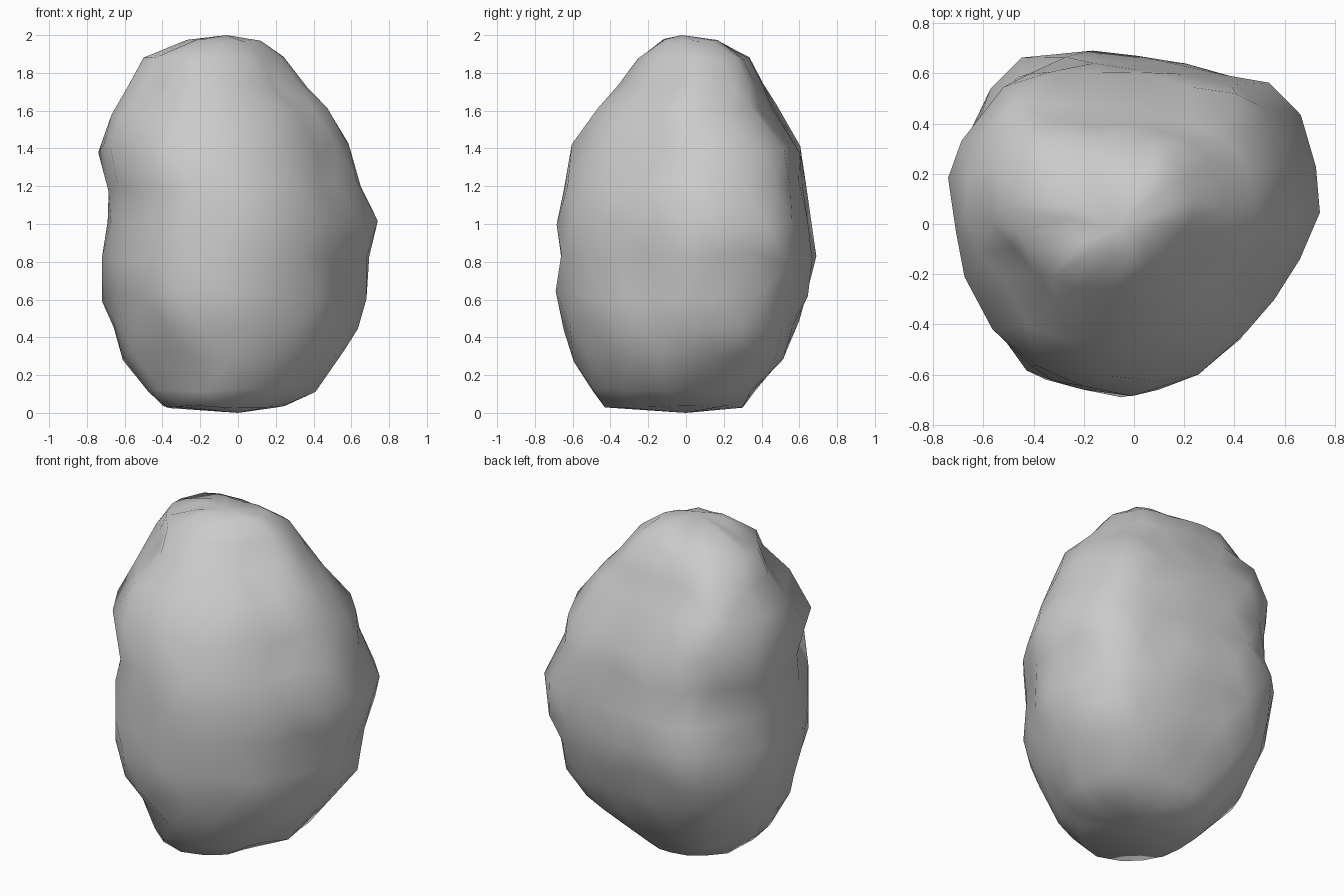
import bpy, bmesh, random
from mathutils import Vector

if "Cube" in bpy.data.objects:
    bpy.data.objects.remove(bpy.data.objects["Cube"])

random.seed(7)
SEGS = 20

# Plan outline of the boulder, seen from above
plan = [(-.74, .2), (-.72, .31), (-.55, .60), (-.45, .66), (-.19, .69), (-.03, .655),
        (.11, .665), (.3, .62), (.47, .59), (.58, .53), (.69, .39), (.71, .2),
        (.74, .06), (.67, -.1), (.57, -.24), (.50, -.36), (.4, -.47), (.2, -.62),
        (-.03, -.69), (-.33, -.65), (-.47, -.58), (-.63, -.29), (-.67, -.2), (-.72, 0)]

# Height, then left/right and front/back limits of each ring
rings = [(.035, -.40, .25, -.43, .30),
         (.12, -.48, .41, -.50, .37),
         (.30, -.61, .56, -.595, .52),
         (.46, -.66, .635, -.65, .60),
         (.62, -.72, .68, -.69, .645),
         (.82, -.72, .695, -.66, .69),
         (1.0, -.69, .74, -.685, .665),
         (1.2, -.685, .65, -.645, .64),
         (1.4, -.74, .59, -.605, .605),
         (1.6, -.67, .48, -.47, .47),
         (1.75, -.58, .365, -.36, .40),
         (1.88, -.50, .24, -.26, .335),
         (1.97, -.27, .12, -.13, .18)]

# Shallow chips (positive depth) and bumps (negative): centre, radius, depth
dents = [((-.55, -.38, 1.15), .25, .05), ((.36, .42, 1.66), .28, .03),
         ((-.45, -.2, 1.68), .3, .10), ((-.43, -.43, .3), .36, .08),
         ((-.58, -.40, .85), .25, -.03), ((.50, -.48, .55), .28, -.05),
         ((-.45, .4, 1.65), .3, -.05), ((.62, .45, .95), .3, -.03)]


def fit(v, src, lo, hi):
    """Remap values so they span exactly lo to hi."""
    a, b = min(src), max(src)
    return lo + (v - a) / (b - a) * (hi - lo)


def sample(u):
    i = int(u) % len(plan)
    a, b = Vector(plan[i]), Vector(plan[(i + 1) % len(plan)])
    return a.lerp(b, u - int(u))


# Rings of vertices, every second one turned half a step
bm = bmesh.new()
loops = []
for k, (z, x0, x1, y0, y1) in enumerate(rings):
    pts = []
    for i in range(SEGS):
        p = sample((i + .5 * (k % 2)) * len(plan) / SEGS)
        round_p = p.normalized() * .69
        p = p.lerp(round_p, .1 if z > .3 else .4)
        pts.append(p * random.uniform(.975, 1.02))
    xs, ys = [p.x for p in pts], [p.y for p in pts]
    loop = []
    for p in pts:
        dz = random.uniform(-.03, .03) if .2 < z < 1.8 else random.uniform(-.01, .01)
        v = Vector((fit(p.x, xs, x0, x1), fit(p.y, ys, y0, y1), z + dz))
        out = Vector((v.x, v.y, 0)).normalized()
        push = 0
        for c, r, depth in dents:
            d = (v - Vector(c)).length
            if d < r:
                push += depth * (1 - d / r)
        loop.append(bm.verts.new(v - out * push))
    loops.append(loop)

# Triangulated skin between rings
for k in range(len(loops) - 1):
    a, b = loops[k], loops[k + 1]
    for i in range(SEGS):
        j = (i + 1) % SEGS
        if k % 2 == 0:
            tris = ((a[i], a[j], b[i]), (a[j], b[j], b[i]))
        else:
            tris = ((a[i], a[j], b[j]), (a[i], b[j], b[i]))
        for t in tris:
            bm.faces.new(t)

# Underside and crown
for loop, tip in ((loops[0], (0, 0, 0)), (loops[-1], (-.06, -.02, 2))):
    c = bm.verts.new(tip)
    for i in range(SEGS):
        bm.faces.new((loop[i], loop[(i + 1) % SEGS], c))

bmesh.ops.recalc_face_normals(bm, faces=bm.faces)
for f in bm.faces:
    f.smooth = True
mesh = bpy.data.meshes.new("boulder")
bm.to_mesh(mesh)
bm.free()
boulder = bpy.data.objects.new("boulder", mesh)
bpy.context.collection.objects.link(boulder)
